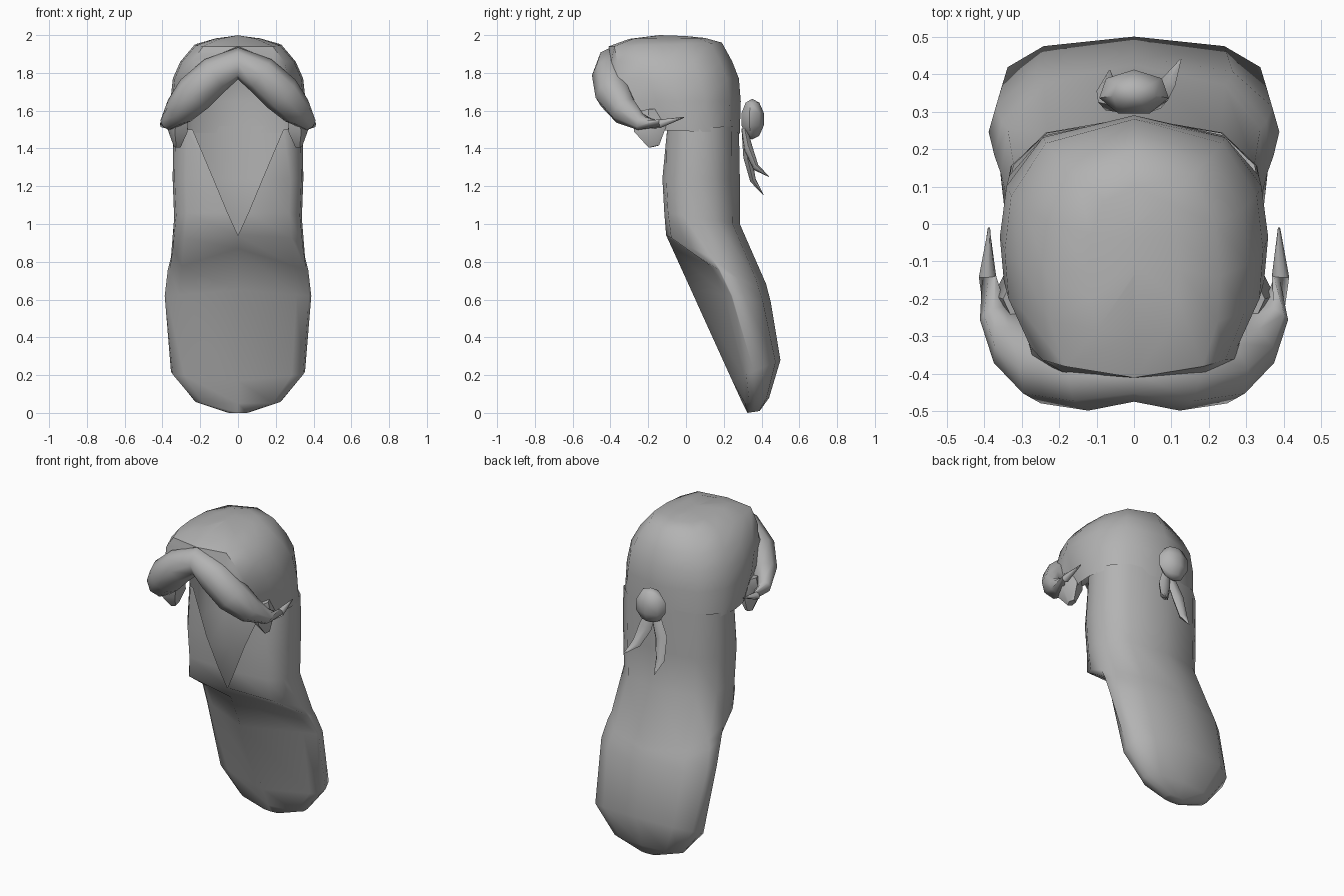
import bpy, bmesh, math
from mathutils import Vector

if "Cube" in bpy.data.objects:
    bpy.data.objects.remove(bpy.data.objects["Cube"])

GREY = (0.45, 0.45, 0.45, 1)
mat = bpy.data.materials.new("plain grey")
mat.use_nodes = True
mat.diffuse_color = GREY
mat.node_tree.nodes["Principled BSDF"].inputs["Base Color"].default_value = GREY


def finish(name, bm, angle=50):
    bmesh.ops.remove_doubles(bm, verts=bm.verts, dist=0.001)
    bmesh.ops.recalc_face_normals(bm, faces=bm.faces)
    mesh = bpy.data.meshes.new(name)
    bm.to_mesh(mesh)
    bm.free()
    mesh.materials.append(mat)
    obj = bpy.data.objects.new(name, mesh)
    bpy.context.collection.objects.link(obj)
    bpy.ops.object.select_all(action='DESELECT')
    obj.select_set(True)
    bpy.context.view_layer.objects.active = obj
    bpy.ops.object.shade_smooth_by_angle(angle=math.radians(angle))


def skin(bm, rings, closed):
    rows = [[bm.verts.new(p) for p in ring] for ring in rings]
    n = len(rows[0])
    for a, b in zip(rows, rows[1:]):
        for i in range(n if closed else n - 1):
            j = (i + 1) % n
            bm.faces.new((a[i], a[j], b[j], b[i]))
    return rows


# Half outline as fractions of width and depth, from the front to the back
OUTLINE = [(0.8, 0.05), (0.97, 0.25), (1, 0.45), (0.95, 0.68), (0.68, 0.9), (0, 1)]


def shell_row(z_front, z_back, width, front_x, y_front, y_back, keel=0):
    """Symmetric row; keel pulls the front corners back into a wedge."""
    half = [Vector((front_x, y_front, z_front))]
    for i, (fx, fy) in enumerate(OUTLINE):
        x = max(width * fx, front_x) if i == 0 else width * fx
        fy = max(fy, fx * keel) if i < 3 else fy
        half.append(Vector((x, y_front + (y_back - y_front) * fy,
                            z_front + (z_back - z_front) * fy)))
    return half + [Vector((-p.x, p.y, p.z)) for p in reversed(half[:-1])]


def tube(name, path, sides=8, flat=1.0, mirror=False):
    """Tapered tube through (x, y, z, radius) points, squashed sideways by flat."""
    pts = [Vector(p[:3]) for p in path]
    rings = []
    for i, p in enumerate(pts):
        d = (pts[min(i + 1, len(pts) - 1)] - pts[max(i - 1, 0)]).normalized()
        u = d.cross(Vector((0, 1, 0.02))).normalized()
        v = d.cross(u)
        r = path[i][3]
        rings.append([p + r * (u * math.cos(t) + v * flat * math.sin(t))
                      for t in (math.tau * k / sides for k in range(sides))])
    bm = bmesh.new()
    rows = skin(bm, rings, True)
    bm.faces.new(rows[0])
    bm.faces.new(rows[-1])
    if mirror:
        geom = bmesh.ops.duplicate(bm, geom=bm.verts[:] + bm.edges[:] + bm.faces[:])["geom"]
        for v in geom:
            if isinstance(v, bmesh.types.BMVert):
                v.co.x *= -1
    finish(name, bm)


# Head cover, open at the face
bm = bmesh.new()
skin(bm, [shell_row(*r) for r in [
    (1.5, 1.48, .35, .3, -.2, .285),
    (1.65, 1.65, .358, .3, -.3, .29),
    (1.77, 1.77, .345, .27, -.36, .28),
    (1.86, 1.86, .305, .19, -.395, .245),
    (1.94, 1.96, .23, 0, -.41, .19),
    (1.98, 1.985, .12, 0, -.3, .1),
    (2.0, 1.995, 0, 0, -.14, 0)]], False)
finish("head_cover", bm)

# Long hair: neck part with a V opening, then the closed tail below a crease
bm = bmesh.new()
ends = skin(bm, [shell_row(*r) for r in [
    (1.5, 1.52, .342, .24, -.1, .28),
    (1.24, 1.24, .346, .13, -.125, .285),
    (1.06, 1.0, .338, .055, -.115, .285),
    (.94, .68, .355, 0, -.105, .425),
    (.87, .64, .372, 0, -.073, .435, .5),
    (.65, .59, .388, 0, .027, .448, .52),
    (.17, .28, .355, 0, .245, .5, .3),
    (.05, .08, .23, 0, .3, .44, .1),
    (0, .01, .06, 0, .325, .39)]], False)
bm.faces.new(ends[-1][:-1])
finish("long_hair", bm, 60)

# Swept front hair roll, built as one tube from tip to tip
side = [(.12, -.405, 1.79, .1), (.23, -.385, 1.69, .105), (.31, -.325, 1.6, .083),
        (.37, -.24, 1.54, .046), (.391, -.14, 1.53, .024), (.387, -.01, 1.565, .003)]
roll = [(-x, y, z, r) for x, y, z, r in reversed(side)] + [(0, -.395, 1.85, .085)] + side
tube("front_hair_roll", roll, 8, .93)

# Small locks in front of the ears
tube("ear_lock", [(.3, -.2, 1.6, .05), (.315, -.19, 1.5, .06), (.32, -.17, 1.41, .02)],
     5, 1.5, True)

# Knot at the back with two loose ends
bm = bmesh.new()
bmesh.ops.create_uvsphere(bm, u_segments=7, v_segments=5, radius=1)
for v in bm.verts:
    v.co = Vector((v.co.x * .1, .35 + v.co.y * .065, 1.555 + v.co.z * .108))
finish("knot", bm, 60)
tube("knot_end_left", [(.02, .31, 1.5, .03), (.05, .33, 1.4, .042),
                       (.085, .37, 1.3, .028), (.125, .44, 1.25, .002)], 6, .6)
tube("knot_end_right", [(0, .31, 1.5, .03), (-.055, .325, 1.36, .042),
                        (-.07, .355, 1.23, .03), (-.065, .41, 1.155, .002)], 6, .6)
